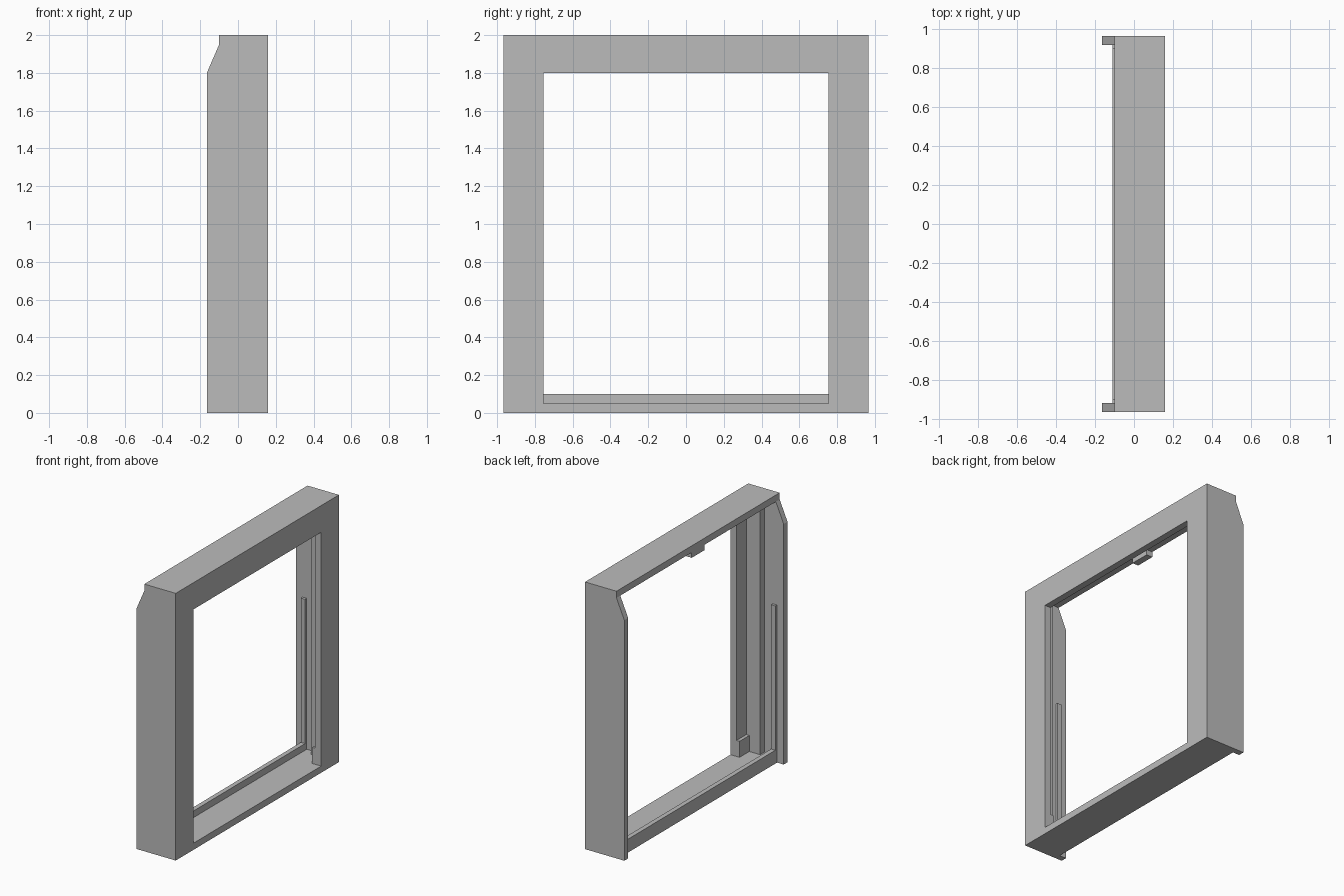
import bpy
import bmesh

cube = bpy.data.objects.get("Cube")
if cube:
    bpy.data.objects.remove(cube, do_unlink=True)

grey = bpy.data.materials.new("plain grey")
grey.use_nodes = True
GREY = (0.5, 0.5, 0.5, 1)
grey.diffuse_color = GREY
grey.node_tree.nodes["Principled BSDF"].inputs["Base Color"].default_value = GREY


def prism(name, profile, y0, y1):
    """Extrude an (x, z) profile from y0 to y1."""
    bm = bmesh.new()
    face = bm.faces.new([bm.verts.new((x, y0, z)) for x, z in profile])
    new = bmesh.ops.extrude_face_region(bm, geom=[face])["geom"]
    verts = [v for v in new if isinstance(v, bmesh.types.BMVert)]
    bmesh.ops.translate(bm, verts=verts, vec=(0, y1 - y0, 0))
    bmesh.ops.recalc_face_normals(bm, faces=bm.faces)
    mesh = bpy.data.meshes.new(name)
    bm.to_mesh(mesh)
    bm.free()
    mesh.materials.append(grey)
    obj = bpy.data.objects.new(name, mesh)
    bpy.context.collection.objects.link(obj)
    return obj


def box(name, x, y, z):
    return prism(name, [(x[0], z[0]), (x[1], z[0]), (x[1], z[1]), (x[0], z[1])], *y)


FACE, INNER, BACK = 0.16, 0.11, -0.11   # depth of face plate and sill
OUT, WALL, OPEN = 0.965, 0.92, 0.755    # half widths
FLOOR, CEIL, TOP = 0.05, 1.95, 2.0

# Top and bottom of the frame
box("top_panel", (-0.1, FACE), (-WALL, WALL), (CEIL, TOP))
box("bottom_panel", (BACK, FACE), (-WALL, WALL), (0, FLOOR))
box("sill_ridge", (BACK, -0.075), (-WALL, WALL), (FLOOR, 0.1))
box("top_face_plate", (INNER, FACE), (-WALL, WALL), (1.8, CEIL))
box("top_catch", (-0.1, -0.05), (-0.075, 0.075), (1.91, CEIL))

# Parts repeated on both sides
wall_profile = [(-0.165, 0), (FACE, 0), (FACE, TOP), (-0.1, TOP),
                (-0.1, CEIL), (-0.165, 1.8)]
for side, s in (("left", 1), ("right", -1)):
    prism(side + "_wall", wall_profile, s * WALL, s * OUT)
    box(side + "_face_plate", (INNER, FACE), (s * OPEN, s * WALL), (FLOOR, 1.8))
    box(side + "_inner_post", (-0.005, INNER), (s * 0.87, s * WALL), (FLOOR, CEIL))
    box(side + "_guide_rail", (BACK, -0.075), (s * 0.9, s * WALL), (0.1, 1.18))
    box(side + "_corner_block", (0.085, INNER), (s * OPEN, s * 0.87), (FLOOR, 0.17))
